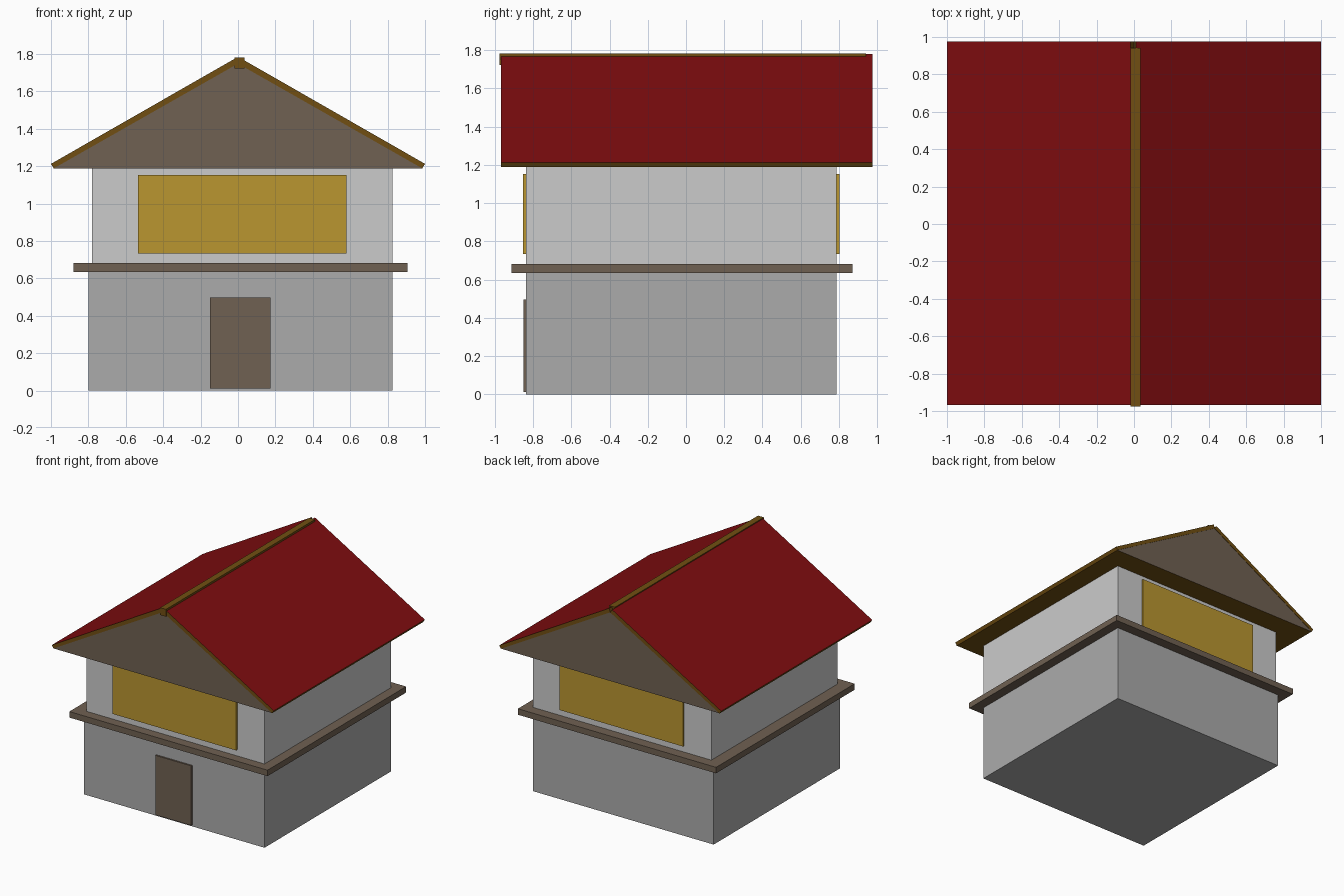
import bpy, bmesh

if "Cube" in bpy.data.objects:
    bpy.data.objects.remove(bpy.data.objects["Cube"])


def material(name, r, g, b):
    m = bpy.data.materials.new(name)
    m.diffuse_color = (r, g, b, 1)
    m.use_nodes = True
    m.node_tree.nodes["Principled BSDF"].inputs["Base Color"].default_value = m.diffuse_color
    return m


RED = material("roof_red", 0.212, 0.004, 0.005)
OLIVE = material("trim_olive", 0.165, 0.078, 0.006)
BROWN = material("wood_brown", 0.161, 0.119, 0.084)
GOLD = material("window_gold", 0.49, 0.305, 0.03)
WALL = material("lower_wall_grey", 0.407, 0.407, 0.407)


def prism(name, profile, y0, y1, mats, pick=lambda n: 0):
    """Extrude an x-z profile along y; pick chooses a material slot from a face normal."""
    bm = bmesh.new()
    face = bm.faces.new([bm.verts.new((x, y0, z)) for x, z in profile])
    ext = bmesh.ops.extrude_face_region(bm, geom=[face])["geom"]
    bmesh.ops.translate(bm, vec=(0, y1 - y0, 0),
                        verts=[v for v in ext if isinstance(v, bmesh.types.BMVert)])
    bmesh.ops.recalc_face_normals(bm, faces=bm.faces[:])
    bm.normal_update()
    for f in bm.faces:
        f.material_index = pick(f.normal)
    mesh = bpy.data.meshes.new(name)
    bm.to_mesh(mesh)
    bm.free()
    for m in mats:
        mesh.materials.append(m)
    ob = bpy.data.objects.new(name, mesh)
    bpy.context.collection.objects.link(ob)
    return ob


def box(name, x0, x1, y0, y1, z0, z1, *mats):
    return prism(name, [(x0, z0), (x1, z0), (x1, z1), (x0, z1)], y0, y1, mats)


# Walls and the ledge between the storeys (upper walls stay plain grey)
box("lower_walls", -0.80, 0.825, -0.837, 0.787, 0, 0.64, WALL)
box("storey_ledge", -0.88, 0.905, -0.913, 0.87, 0.633, 0.682, BROWN)
box("upper_walls", -0.78, 0.825, -0.837, 0.787, 0.68, 1.192)

# Door and the two wide windows
box("front_door", -0.15, 0.174, -0.85, -0.83, 0.012, 0.497, BROWN)
for side, y0, y1 in (("front", -0.853, -0.83), ("back", 0.78, 0.802)):
    box(side + "_window", -0.535, 0.58, y0, y1, 0.733, 1.153, GOLD)

# Gable block: brown ends, olive underside
prism("gable_block", [(-0.985, 1.188), (0.985, 1.188), (0, 1.748)], -0.966, 0.972,
      [BROWN, OLIVE], lambda n: 0 if abs(n.y) > 0.5 else 1)

# Roof panels: red on top, olive edges
for side, s, top in (("left", -1, (-0.018, 1.774)), ("right", 1, (0.01, 1.779))):
    prism(side + "_roof_panel",
          [top, (s, 1.212), (s * 0.985, 1.188), (0, 1.748)], -0.968, 0.975,
          [OLIVE, RED], lambda n, s=s: 1 if n.z > 0.5 and n.x * s > 0.3 else 0)

# Ridge beam
box("ridge_beam", -0.018, 0.034, -0.975, 0.94, 1.722, 1.782, OLIVE)
